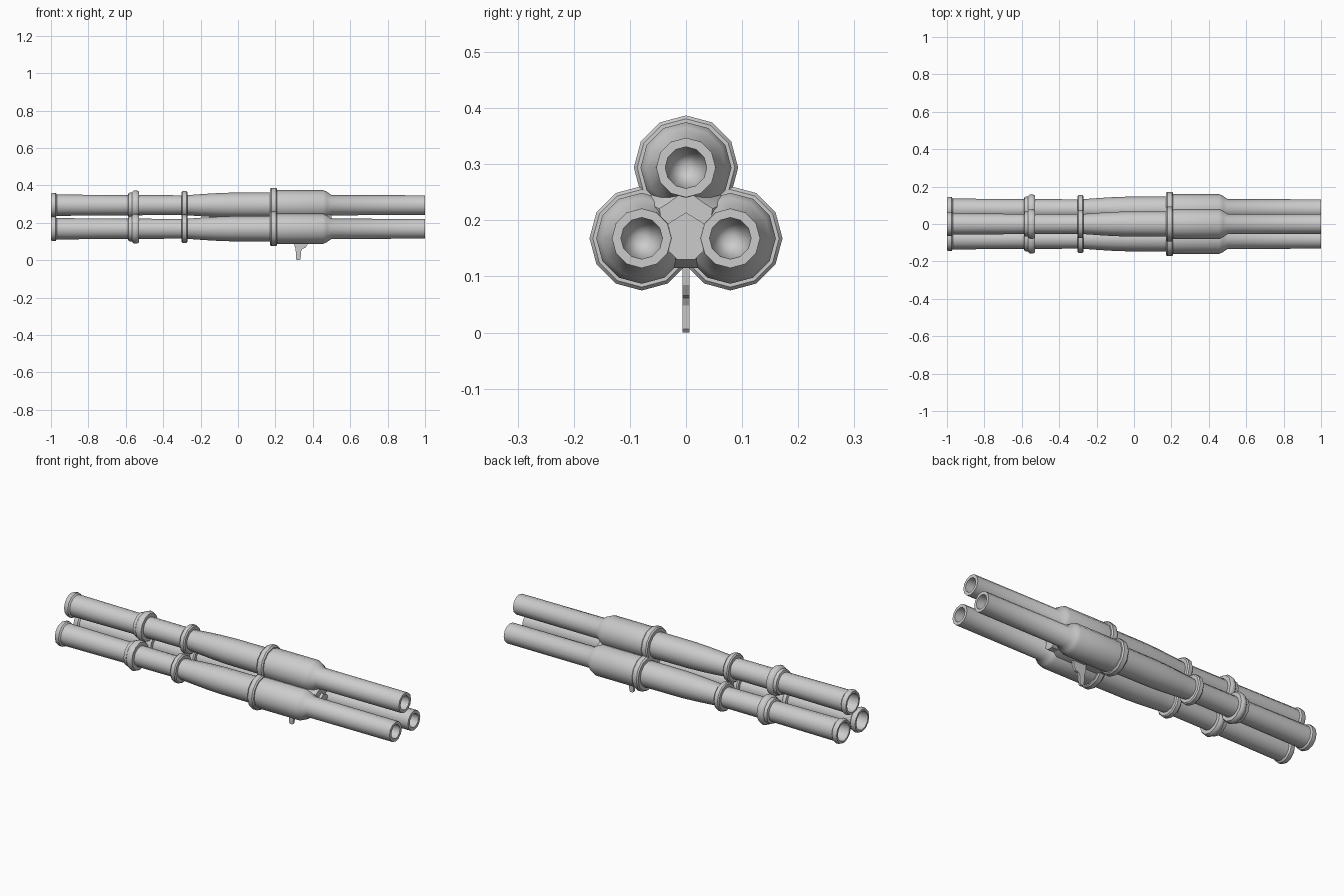
import bpy, bmesh
from math import sin, cos, pi, radians

if "Cube" in bpy.data.objects:
    bpy.data.objects.remove(bpy.data.objects["Cube"])

SIDES = 12
CENTRES = {"top": (0, 0.294), "left": (-0.079, 0.168), "right": (0.079, 0.168)}


def finish(bm, name, angle):
    bmesh.ops.recalc_face_normals(bm, faces=bm.faces)
    me = bpy.data.meshes.new(name)
    bm.to_mesh(me)
    bm.free()
    ob = bpy.data.objects.new(name, me)
    bpy.context.collection.objects.link(ob)
    bpy.ops.object.select_all(action='DESELECT')
    ob.select_set(True)
    bpy.context.view_layer.objects.active = ob
    bpy.ops.object.shade_smooth_by_angle(angle=radians(angle))
    return ob


def lathe(name, profile, cy, cz, closed=False):
    """Revolve (x, radius) points around an x-parallel axis."""
    bm = bmesh.new()
    rings = []
    for x, r in profile:
        if r == 0:
            rings.append([bm.verts.new((x, cy, cz))] * SIDES)
        else:
            rings.append([bm.verts.new((x, cy + r * sin(2 * pi * i / SIDES),
                                        cz + r * cos(2 * pi * i / SIDES)))
                          for i in range(SIDES)])
    pairs = list(zip(rings, rings[1:]))
    if closed:
        pairs.append((rings[-1], rings[0]))
    for a, b in pairs:
        for i in range(SIDES):
            j = (i + 1) % SIDES
            bm.faces.new(list(dict.fromkeys((a[i], a[j], b[j], b[i]))))
    return finish(bm, name, 35)


def loft(name, sections, angle=25):
    """Skin a list of equal-length 3D outlines and cap both ends."""
    bm = bmesh.new()
    rings = [[bm.verts.new(p) for p in s] for s in sections]
    n = len(rings[0])
    for a, b in zip(rings, rings[1:]):
        for i in range(n):
            j = (i + 1) % n
            bm.faces.new((a[i], a[j], b[j], b[i]))
    bm.faces.new(rings[0])
    bm.faces.new(rings[-1])
    return finish(bm, name, angle)


# barrel silhouette, with a blind bore at each end
barrel = [(-0.82, 0), (-0.9, 0.046), (-1, 0.05), (-1, 0.061), (-0.992, 0.065),
          (-0.975, 0.065), (-0.968, 0.057), (-0.6, 0.054), (-0.28, 0.053),
          (-0.2, 0.059), (-0.12, 0.064), (-0.04, 0.067), (0.19, 0.068),
          (0.2, 0.081), (0.455, 0.081), (0.475, 0.072), (0.5, 0.054),
          (1, 0.053), (1, 0.037), (0.9, 0.035), (0.82, 0)]
# raised bands
bands = {
    "rear_band": [(-0.59, 0.05), (-0.585, 0.066), (-0.568, 0.068), (-0.56, 0.077),
                  (-0.55, 0.08), (-0.54, 0.079), (-0.53, 0.073), (-0.53, 0.05)],
    "middle_band": [(-0.302, 0.05), (-0.302, 0.07), (-0.296, 0.076),
                    (-0.276, 0.076), (-0.27, 0.07), (-0.27, 0.05)],
    "front_band": [(0.171, 0.06), (0.171, 0.087), (0.178, 0.093),
                   (0.202, 0.093), (0.209, 0.087), (0.209, 0.06)],
}
for side, (cy, cz) in CENTRES.items():
    lathe(f"{side}_barrel", barrel, cy, cz)
    for band, prof in bands.items():
        lathe(f"{side}_{band}", prof, cy, cz, closed=True)

# webbing that fills the space between the three housings
web = [(0, 0.29), (0.052, 0.252), (0.079, 0.235), (0.06, 0.12), (0.02, 0.115),
       (-0.02, 0.115), (-0.06, 0.12), (-0.079, 0.235), (-0.052, 0.252)]


def web_at(x, s):
    return [(x, y * s, 0.2 + (z - 0.2) * s) for y, z in web]


loft("housing_web", [web_at(0.175, 1), web_at(0.455, 1), web_at(0.5, 0.6)], 40)

# faceted core block between the barrels
core = [(0, 0.214), (0.031, 0.195), (0.031, 0.145), (0.015, 0.13),
        (-0.015, 0.13), (-0.031, 0.145), (-0.031, 0.195)]
loft("core_block", [[(x, y, z) for y, z in core] for x in (0.19, 0.515)])

# thin trigger lever under the housing
lever = [(0.295, 0.14), (0.378, 0.14), (0.372, 0.085), (0.36, 0.066),
         (0.345, 0.062), (0.337, 0.048), (0.335, 0.006), (0.33, 0),
         (0.316, 0), (0.311, 0.006), (0.308, 0.06), (0.3, 0.085)]
trigger = loft("trigger", [[(x, y, z) for x, z in lever] for y in (-0.0065, 0.0065)])
